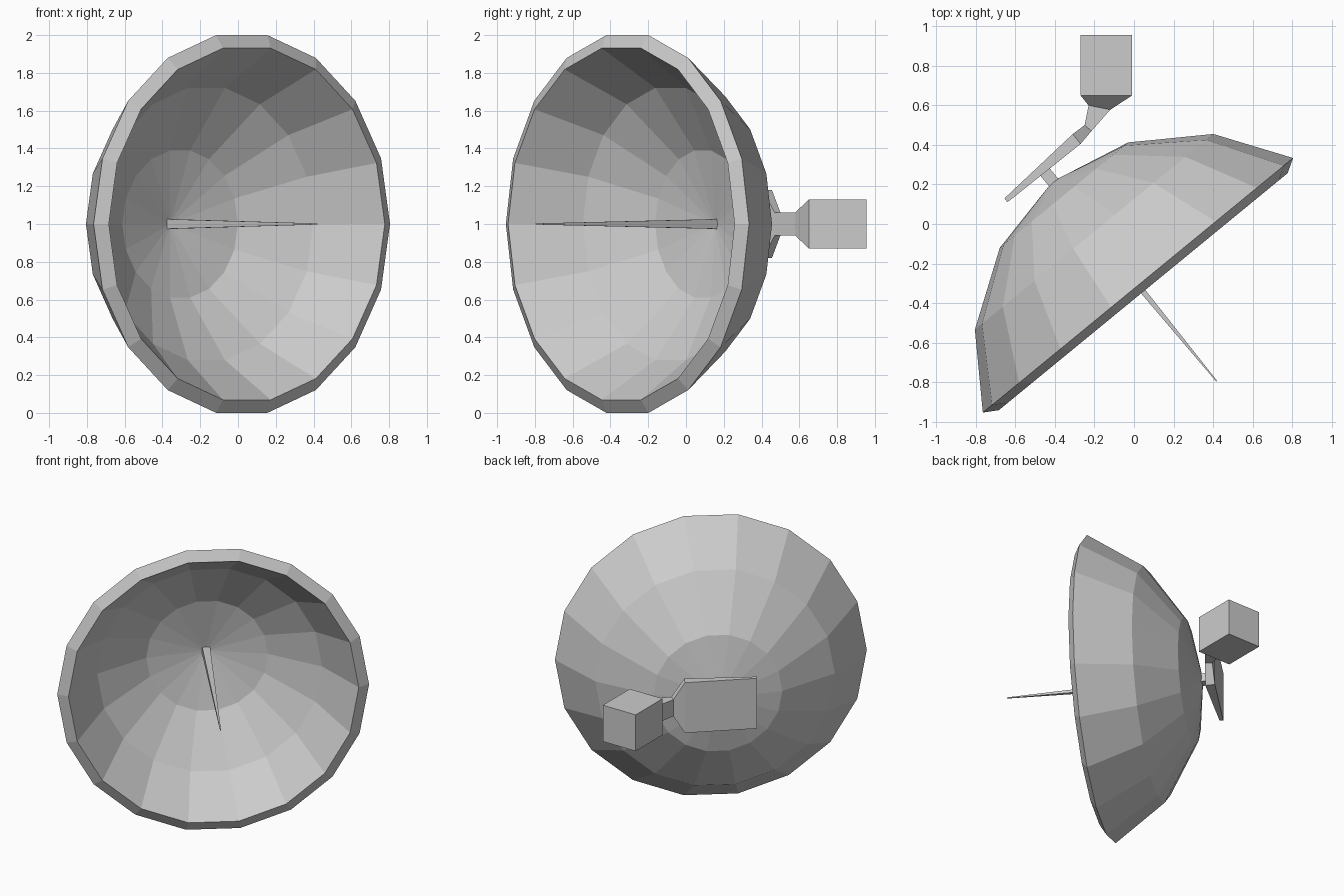
import bpy, bmesh, math
from mathutils import Vector

if "Cube" in bpy.data.objects:
    bpy.data.objects.remove(bpy.data.objects["Cube"])

CENTRE = Vector((0.02, -0.31, 1.0))            # middle of the rim circle
TURN = math.atan2(1.28, 1.56)                  # heading of the rim line seen from above
SIDE = Vector((math.cos(TURN), math.sin(TURN), 0))
BACK = Vector((-math.sin(TURN), math.cos(TURN), 0))
UP = Vector((0, 0, 1))


def finish(name, bm):
    bmesh.ops.recalc_face_normals(bm, faces=bm.faces)
    mesh = bpy.data.meshes.new(name)
    bm.to_mesh(mesh)
    bm.free()
    obj = bpy.data.objects.new(name, mesh)
    bpy.context.collection.objects.link(obj)
    return obj


def lathe(name, profile, sides):
    """Revolve (radius, depth) points round the dish axis."""
    bm = bmesh.new()
    verts = [bm.verts.new(CENTRE + SIDE * r + BACK * d) for r, d in profile]
    edges = [bm.edges.new(pair) for pair in zip(verts, verts[1:])]
    bmesh.ops.spin(bm, geom=verts + edges, cent=CENTRE, axis=BACK,
                   angle=math.tau, steps=sides, use_merge=True)
    bmesh.ops.remove_doubles(bm, verts=bm.verts, dist=0.0005)
    return finish(name, bm)


def loft(name, sections):
    """Join rectangular sections: two plan points and a half height each."""
    bm = bmesh.new()
    rings = []
    for a, b, h in sections:
        corners = [(*a, 1 - h), (*b, 1 - h), (*b, 1 + h), (*a, 1 + h)]
        rings.append([bm.verts.new(c) for c in corners])
    for r0, r1 in zip(rings, rings[1:]):
        for i in range(4):
            j = (i + 1) % 4
            bm.faces.new((r0[i], r0[j], r1[j], r1[i]))
    bm.faces.new(rings[0])
    bm.faces.new(rings[-1])
    return finish(name, bm)


def square(depth, half):
    """Square section across the dish axis."""
    p = CENTRE + BACK * depth
    return (p - SIDE * half).xy, (p + SIDE * half).xy, half


# Thick faceted bowl: outer skin, rim, inner skin
lathe("dish", [(0, 0.68), (0.42, 0.59), (0.78, 0.35), (1.015, 0.0),
               (0.945, -0.042), (0.732, 0.295), (0.396, 0.515), (0, 0.60)], 18)

# Tapered spike along the axis
loft("feed_spike", [square(0.61, 0.026), square(-0.627, 0.003)])

# Short stub joining bowl and bracket
loft("dish_stub", [square(0.64, 0.03), square(0.755, 0.03)])

# Wedge plate narrowing to a bent neck
loft("mount_bracket", [((-0.655, 0.13), (-0.64, 0.11), 0.18),
                       ((-0.31, 0.455), (-0.27, 0.405), 0.18),
                       ((-0.25, 0.50), (-0.215, 0.47), 0.06),
                       ((-0.23, 0.60), (-0.12, 0.578), 0.06)])

# Block flaring out from the neck
loft("wall_block", [((-0.23, 0.60), (-0.12, 0.578), 0.06),
                    ((-0.27, 0.65), (-0.01, 0.65), 0.13),
                    ((-0.27, 0.955), (-0.01, 0.955), 0.13)])
